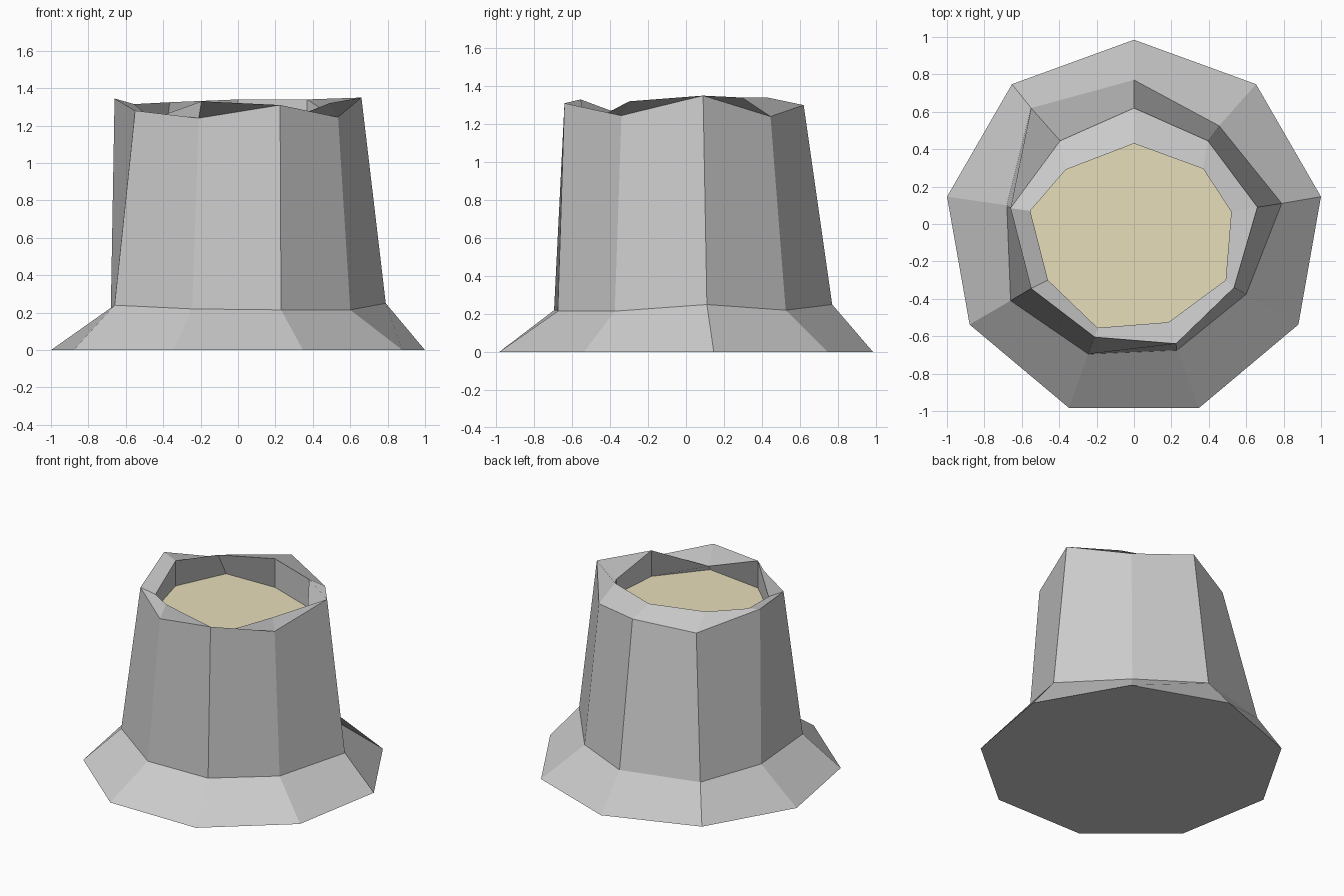
import bpy
import bmesh
from math import cos, sin, radians

cube = bpy.data.objects.get("Cube")
if cube:
    bpy.data.objects.remove(cube, do_unlink=True)


def make_material(name, colour):
    mat = bpy.data.materials.new(name)
    mat.use_nodes = True
    mat.diffuse_color = colour
    mat.node_tree.nodes["Principled BSDF"].inputs["Base Color"].default_value = colour
    return mat


grey_bark = make_material("grey bark", (0.6, 0.6, 0.6, 1))
cream_wood = make_material("cream wood", (0.80, 0.73, 0.49, 1))


def make_object(name, rings, mat, cap_first=False, cap_last=False):
    """Loft a stack of rings into flat quads."""
    bm = bmesh.new()
    loops = [[bm.verts.new(p) for p in ring] for ring in rings]
    for low, high in zip(loops, loops[1:]):
        n = len(low)
        for i in range(n):
            j = (i + 1) % n
            bm.faces.new((low[i], low[j], high[j], high[i]))
    if cap_first:
        bm.faces.new(loops[0][::-1])
    if cap_last:
        bm.faces.new(loops[-1])
    mesh = bpy.data.meshes.new(name)
    bm.to_mesh(mesh)
    bm.free()
    mesh.materials.append(mat)
    obj = bpy.data.objects.new(name, mesh)
    bpy.context.collection.objects.link(obj)
    return obj


# Rings run counter-clockwise from the back corner
SIDES = 9
foot = [(1.015 * cos(radians(90 + 40 * i)), 1.015 * sin(radians(90 + 40 * i)) - 0.03, 0)
        for i in range(SIDES)]
waist = [(0, .77, .25), (-.55, .62, .25), (-.68, .1, .22), (-.66, -.41, .24), (-.245, -.695, .22),
         (.23, -.675, .215), (.6, -.375, .215), (.79, .11, .25), (.455, .525, .22)]
rim = [(0, .62, 1.3), (-.395, .445, 1.235), (-.66, .085, 1.345), (-.55, -.345, 1.28), (-.21, -.605, 1.24),
       (.225, -.64, 1.31), (.535, -.34, 1.245), (.66, .09, 1.35), (.395, .445, 1.24)]
lip = [(0, .43, 1.34), (-.365, .29, 1.325), (-.555, .07, 1.315), (-.46, -.3, 1.235), (-.195, -.555, 1.33),
       (.185, -.525, 1.2), (.49, -.3, 1.32), (.52, .065, 1.24), (.37, .295, 1.34)]

# Cut surface sunk below the lip, reaching under the bark at two corners
floor = [(x, y, 1.13) for x, y, z in lip]
floor[1] = (-.39, .42, 1.13)
floor[5] = (.23, -.61, 1.13)

# Flared roots, trunk wall, jagged rim and inner wall in one skin
make_object("stump_bark", [foot, waist, rim, lip, floor], grey_bark, cap_first=True)
make_object("cut_wood", [floor], cream_wood, cap_last=True)
